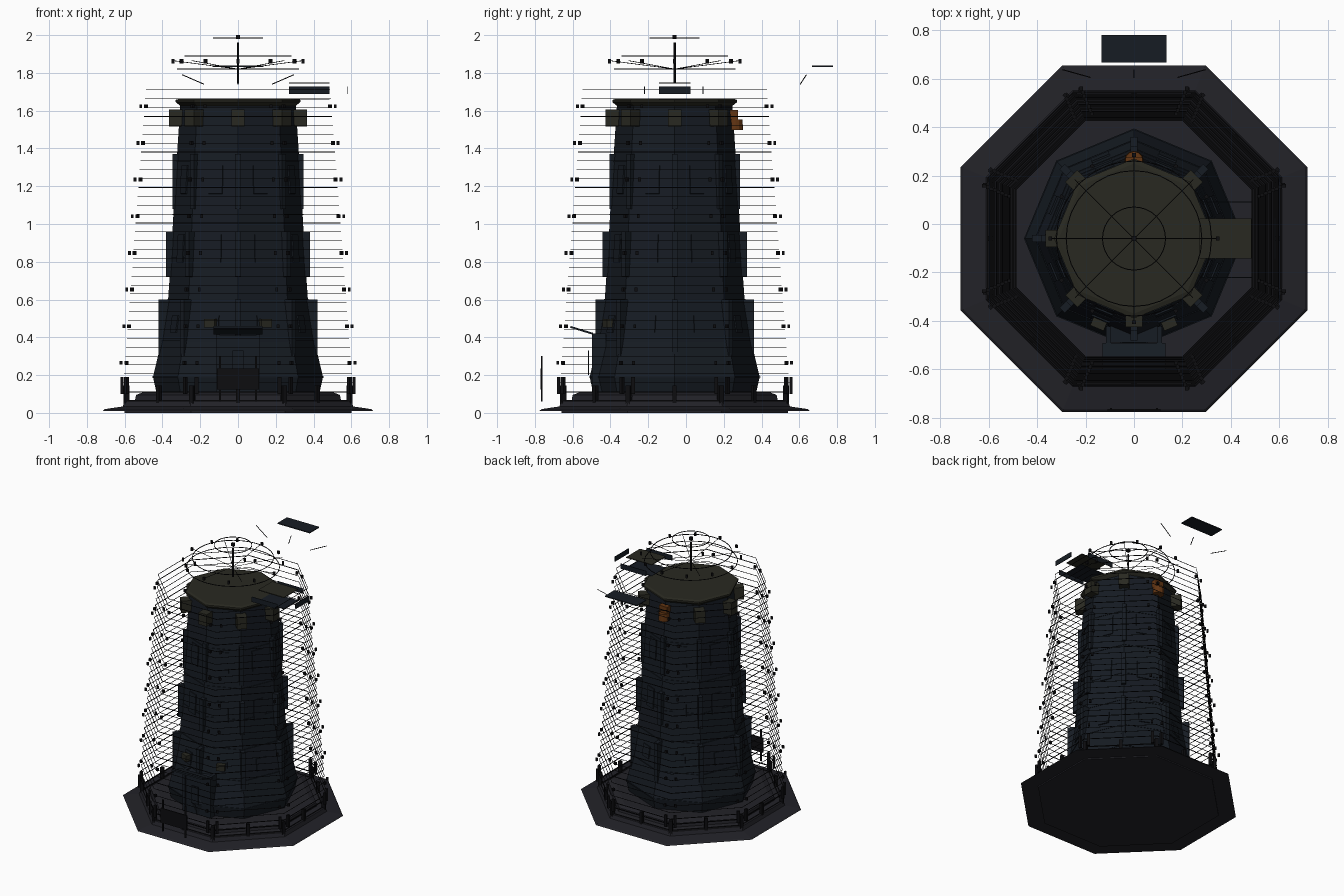
import bpy, bmesh, math
from mathutils import Vector, Matrix

if "Cube" in bpy.data.objects:
    bpy.data.objects.remove(bpy.data.objects["Cube"])

CY = -0.06                      # tower axis in y
C8 = math.cos(math.pi / 8)      # octagon apothem / circumradius
P = math.pi / 8


def material(name, rgb):
    m = bpy.data.materials.new(name)
    m.diffuse_color = (*rgb, 1)
    m.use_nodes = True
    m.node_tree.nodes["Principled BSDF"].inputs["Base Color"].default_value = m.diffuse_color
    return m


NAVY = material("navy_plating", (0.008, 0.0115, 0.017))
STONE = material("dark_stone", (0.016, 0.016, 0.021))
OLIVE = material("olive_metal", (0.022, 0.022, 0.015))
BLACK = material("black_wire", (0.004, 0.004, 0.005))
ORANGE = material("orange_lamp", (0.12, 0.035, 0.006))


def finish(bm, name, mat):
    bmesh.ops.recalc_face_normals(bm, faces=bm.faces)
    me = bpy.data.meshes.new(name)
    bm.to_mesh(me)
    bm.free()
    ob = bpy.data.objects.new(name, me)
    bpy.context.collection.objects.link(ob)
    me.materials.append(mat)
    return ob


def lathe(bm, pts, n, phase=0.0, closed=False):
    """Faceted turning of (radius, z) points about the tower axis."""
    rows = []
    for r, z in pts:
        rows.append([bm.verts.new((r * math.cos(phase + math.tau * i / n),
                                   CY + r * math.sin(phase + math.tau * i / n), z)) for i in range(n)])
    pairs = list(zip(rows, rows[1:])) + ([(rows[-1], rows[0])] if closed else [])
    for a, b in pairs:
        for i in range(n):
            j = (i + 1) % n
            bm.faces.new((a[i], a[j], b[j], b[i]))
    if not closed:
        bm.faces.new(rows[0])
        bm.faces.new(rows[-1])


def ring(bm, r, z, n, phase=0.0, t=0.0025):
    lathe(bm, [(r - t, z - t), (r + t, z - t), (r + t, z + t), (r - t, z + t)], n, phase, True)


def box(bm, centre, size, yaw=0.0, tilt=0.0, axis='X'):
    m = (Matrix.Translation(centre) @ Matrix.Rotation(yaw, 4, 'Z')
         @ Matrix.Rotation(tilt, 4, axis) @ Matrix.Diagonal((*size, 1)))
    bmesh.ops.create_cube(bm, size=1, matrix=m)


def rod(bm, a, b, t=0.003):
    a, b = Vector(a), Vector(b)
    d = b - a
    m = Matrix.Translation((a + b) / 2) @ d.to_track_quat('Z', 'Y').to_matrix().to_4x4()
    bmesh.ops.create_cone(bm, cap_ends=True, segments=6, radius1=t, radius2=t, depth=d.length, matrix=m)


def polar(r, a, z, side=0.0):
    return (r * math.cos(a) - side * math.sin(a), CY + r * math.sin(a) + side * math.cos(a), z)


# Octagonal stepped base
bm = bmesh.new()
lathe(bm, [(r / C8, z) for r, z in [(.6, 0), (.6, .009), (.715, .011), (.705, .02), (.61, .034), (.6, .062),
                                    (.545, .068), (.54, .095), (.5, .11)]], 8, P)
finish(bm, "stepped_base", STONE)

# Tapering tower with corners on the axes
profile = [(.43, .1), (.45, .19), (.405, .38), (.37, .6), (.355, .82), (.342, 1.05), (.325, 1.33), (.305, 1.64)]
bm = bmesh.new()
lathe(bm, profile, 8)
finish(bm, "tower_body", NAVY)

# Thin seams around the tower
bm = bmesh.new()
for r, z in profile[1:-1]:
    ring(bm, r + .001, z, 8, t=.003)
finish(bm, "tower_seams", NAVY)

# Roof slab
bm = bmesh.new()
lathe(bm, [(.305, 1.625), (.33, 1.645), (.33, 1.657), (.31, 1.663)], 8)
finish(bm, "roof_slab", OLIVE)


def body_r(z):
    for (r0, z0), (r1, z1) in zip(profile, profile[1:]):
        if z <= z1:
            return r0 + (r1 - r0) * (z - z0) / (z1 - z0)


# Corner fins on three storeys, and framed shutters on every face
bm, bw = bmesh.new(), bmesh.new()
for d, z0, z1, zw, h in [(.42, .3, .6, .47, .09), (.382, .72, .96, .87, .15), (.346, 1.08, 1.37, 1.235, .15)]:
    for k in range(8):
        a = k * math.pi / 4
        box(bm, polar(d - .04, a, (z0 + z1) / 2), (.08, .03, z1 - z0), a)
        lean = -math.atan((body_r(zw - .07) - body_r(zw + .07)) * C8 / .14)
        box(bw, polar(body_r(zw) * C8, a + P, zw), (.014, .08, h), a + P, lean, 'Y')
finish(bm, "corner_fins", NAVY)
finish(bw, "window_shutters", NAVY)

# Box lamps under the roof at every corner but the rear, which has an orange beacon
bm = bmesh.new()
for k in range(8):
    if k != 2:
        a = k * math.pi / 4
        box(bm, polar(.325, a, 1.56), (.08, .07, .09), a)
for s in (-1, 1):
    box(bm, polar(.38, -math.pi / 2 + s * P, .475), (.04, .06, .045), -math.pi / 2 + s * P)
finish(bm, "box_lamps", OLIVE)
bm = bmesh.new()
bmesh.ops.create_cone(bm, cap_ends=True, segments=12, radius1=.04, radius2=.037, depth=.055,
                      matrix=Matrix.Translation((0, .262, 1.525)))
finish(bm, "rear_beacon", ORANGE)
bm = bmesh.new()
box(bm, (0, .24, 1.578), (.07, .07, .05))
finish(bm, "beacon_bracket", ORANGE)


# Wire cage around the tower
def cage(z):
    return .605 - (z - .16) * .0765


bm = bmesh.new()
for i in range(34):
    z = .16 + i * 1.55 / 33
    ring(bm, cage(z) / C8, z, 8, P, .0022 if i % 4 == 0 else .0015)
finish(bm, "wire_cage", BLACK)

# Insulators either side of each cage corner
bm = bmesh.new()
for i in range(8):
    z = .265 + i * .194
    ap = cage(z)
    for k in range(8):
        a = k * math.pi / 4
        for s in (-1, 1):
            side = s * (ap * math.tan(P) - .03)
            box(bm, polar(ap + .022, a, z, side), (.015, .015, .02), a)
finish(bm, "cage_insulators", BLACK)

# Perimeter posts and rails
bm = bmesh.new()
for k in range(8):
    a = k * math.pi / 4
    box(bm, polar(.59 / C8, a + P, .09), (.025, .025, .11), a + P)
    box(bm, polar(.592, a, .09), (.022, .022, .11), a)
    for s in (-1, 1):
        box(bm, polar(.615, a, .145, s * .22), (.016, .02, .09), a)
for z in (.065, .11):
    ring(bm, .585 / C8, z, 8, P, .003)
finish(bm, "perimeter_fence", BLACK)

# Door, frame, awning
bm = bmesh.new()
box(bm, (0, -.455, .26), (.2, .07, .3))
for s in (-1, 1):
    box(bm, (s * .105, -.46, .26), (.022, .075, .32))
box(bm, (0, -.516, .265), (.06, .006, .13))
finish(bm, "entrance_door", NAVY)
bm = bmesh.new()
box(bm, (0, -.552, .437), (.26, .125, .01), 0, math.radians(-17))
finish(bm, "door_awning", NAVY)

# Notice board in front of the base
bm = bmesh.new()
box(bm, (0, -.767, .18), (.22, .008, .11))
for s in (-1, 1):
    box(bm, (s * .095, -.763, .18), (.01, .008, .24))
finish(bm, "notice_board", BLACK)

# Aerial: mast, halo rings, spokes and beads
bm = bmesh.new()
rod(bm, (0, CY, 1.745), (0, CY, 1.96), .006)
for r, z in [(.13, 1.985), (.28, 1.89), (.32, 1.82)]:
    ring(bm, r, z, 32, t=.002)
box(bm, (0, CY, 1.99), (.022, .022, .02))
for k in range(8):
    a = k * math.pi / 4
    rod(bm, (0, CY, 1.82), polar(.345, a, 1.865), .0018)
for k in range(12):
    a = k * math.pi / 6
    box(bm, polar(.345, a, 1.862), (.015, .015, .022), a)
finish(bm, "aerial_halo", BLACK)

# Side cabinet with its panels lifted apart
bm = bmesh.new()
box(bm, (.378, CY, 1.747), (.215, .165, .006))
finish(bm, "cabinet_lid", OLIVE)
bm = bmesh.new()
box(bm, (.378, CY, 1.662), (.215, .165, .006))
for y in (-.22, .09):
    box(bm, (.378, y, 1.708), (.215, .004, .038))
box(bm, (.581, CY, 1.708), (.004, .165, .038))
finish(bm, "cabinet_panels", NAVY)

# Rear floating panel and its three struts
bm = bmesh.new()
box(bm, (0, .723, 1.835), (.27, .113, .007))
finish(bm, "rear_panel", NAVY)
bm = bmesh.new()
for s in (-1, 0, 1):
    rod(bm, (s * .18, .605, 1.74), (s * .295, .637, 1.79), .0025)
finish(bm, "rear_struts", BLACK)
